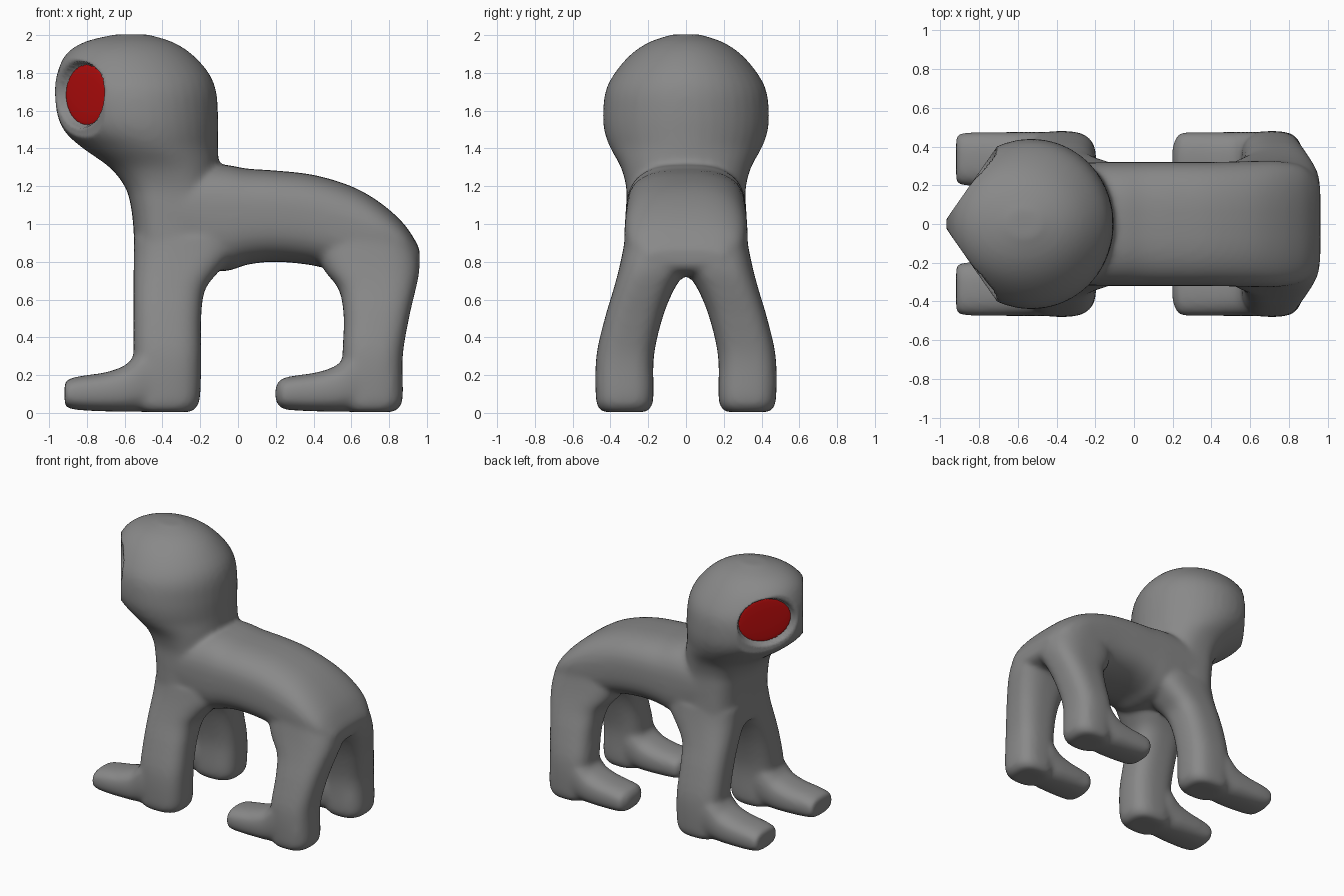
import bpy, bmesh, math
from mathutils import Vector, Matrix

if "Cube" in bpy.data.objects:
    bpy.data.objects.remove(bpy.data.objects["Cube"])


def material(name, rgb):
    m = bpy.data.materials.new(name)
    m.diffuse_color = (*rgb, 1)
    m.use_nodes = True
    m.node_tree.nodes["Principled BSDF"].inputs["Base Color"].default_value = m.diffuse_color
    return m


grey = material("grey_skin", (0.25, 0.25, 0.25))
red = material("red_eye", (0.5, 0.004, 0.004))


def spline(rows, steps=4):
    """Catmull-Rom through the section rows"""
    out = []
    for i in range(len(rows) - 1):
        p0, p1, p2 = rows[max(i - 1, 0)], rows[i], rows[i + 1]
        p3 = rows[min(i + 2, len(rows) - 1)]
        for k in range(steps):
            t = k / steps
            out.append([0.5 * (2 * b + (c - a) * t + (2 * a - 5 * b + 4 * c - d) * t * t
                               + (3 * b - a - 3 * c + d) * t ** 3)
                        for a, b, c, d in zip(p0, p1, p2, p3)])
    out.append(list(rows[-1]))
    return out


def loft(bm, axis, rows, mirror=False, n=40):
    """Rows: position, a0, a1, b0, b1, roundness exponent.
    axis z: a = x, b = y; axis x: a = y, b = z"""
    for side in ((1, -1) if mirror else (1,)):
        rings = []
        for pos, a0, a1, b0, b1, e in spline(rows):
            ring = []
            for i in range(n):
                t = 2 * math.pi * i / n
                c, s = math.cos(t), math.sin(t)
                a = (a0 + a1) / 2 + (a1 - a0) / 2 * math.copysign(abs(c) ** (2 / e), c)
                b = (b0 + b1) / 2 + (b1 - b0) / 2 * math.copysign(abs(s) ** (2 / e), s)
                x, y, z = (a, b, pos) if axis == "z" else (pos, a, b)
                ring.append(bm.verts.new((x, y * side, z)))
            rings.append(ring)
        faces = [bm.faces.new(rings[0]), bm.faces.new(rings[-1][::-1])]
        for r0, r1 in zip(rings, rings[1:]):
            for i in range(n):
                j = (i + 1) % n
                faces.append(bm.faces.new((r0[i], r1[i], r1[j], r0[j])))
        bmesh.ops.recalc_face_normals(bm, faces=faces)


bm = bmesh.new()

# Head, neck and chest in one vertical loft
head = [(0.77, -.55, -.15, .32, 3), (0.95, -.552, -.14, .318, 3), (1.1, -.568, -.13, .315, 3),
        (1.2, -.6, -.12, .318, 2.7), (1.3, -.68, -.105, .345, 2.3), (1.4, -.82, -.105, .4, 2),
        (1.48, -.91, -.105, .43, 2), (1.57, -.955, -.105, .44, 2), (1.7, -.97, -.115, .427, 2),
        (1.8, -.957, -.155, .377, 2), (1.9, -.91, -.245, .29, 2), (1.965, -.81, -.35, .19, 2),
        (2.004, -.65, -.48, .07, 2)]
loft(bm, "z", [(z, x0, x1, -w, w, e) for z, x0, x1, w, e in head])

# Torso from chest to rump
torso = [(-.4, .82, 1.3, .315), (-.1, .75, 1.315, .32), (.05, .785, 1.293, .32),
         (.2, .8, 1.283, .32), (.4, .78, 1.26, .32), (.6, .73, 1.2, .325),
         (.75, .72, 1.115, .325), (.87, .73, 1.01, .3), (.94, .755, .91, .24), (.962, .79, .86, .2)]
loft(bm, "x", [(x, -w, w, z0, z1, 2.8) for x, z0, z1, w in torso])

# Legs: x range per height, shared y range
heights = [(.004, .21, .44), (.03, .185, .465), (.09, .172, .478), (.3, .17, .475), (.5, .125, .43),
           (.65, .065, .385), (.75, 0, .358), (.84, -.05, .338), (.93, -.08, .322)]
front_x = [(-.5, -.25), (-.54, -.22), (-.55, -.2), (-.553, -.195), (-.553, -.195),
           (-.553, -.175), (-.553, -.1), (-.552, -.02), (-.552, .02)]
hind_x = [(.6, .82), (.57, .855), (.56, .873), (.553, .872), (.56, .905),
          (.535, .94), (.46, .96), (.42, .955), (.42, .925)]
for xs in (front_x, hind_x):
    loft(bm, "z", [(z, x0, x1, y0, y1, 2.8) for (z, y0, y1), (x0, x1) in zip(heights, xs)], True)

# Feet pointing to -x
foot = [(-.3, .185, .465, .01, .3), (-.48, .175, .475, .006, .36), (-.55, .178, .475, .006, .3),
        (-.6, .18, .475, .006, .25), (-.7, .185, .475, .008, .215), (-.8, .192, .475, .012, .2),
        (-.88, .2, .47, .02, .185)]
front_tip = [(-.918, .21, .46, .035, .165)]
hind_tip = [(-.905, .23, .44, .04, .165), (-.922, .27, .4, .065, .14)]
loft(bm, "x", [(*r, 2.6) for r in foot + front_tip], True)
loft(bm, "x", [(r[0] + 1.12, *r[1:], 2.6) for r in foot + hind_tip], True)

me = bpy.data.meshes.new("body")
bm.to_mesh(me)
bm.free()
body = bpy.data.objects.new("body", me)
bpy.context.collection.objects.link(body)
bpy.context.view_layer.objects.active = body
body.select_set(True)

# Fuse the parts and soften the joins
rm = body.modifiers.new("fuse", "REMESH")
rm.mode = "VOXEL"
rm.voxel_size = 0.016
sm = body.modifiers.new("soften", "SMOOTH")
sm.factor = 0.5
sm.iterations = 12
bpy.ops.object.modifier_apply(modifier="fuse")
bpy.ops.object.modifier_apply(modifier="soften")

# Eye sockets: flatten each side of the face and sink an oval
EW, EH, DEPTH = 0.19, 0.157, 0.042


def eye_frame(side):
    along = Vector((.572, .82 * side, 0)).normalized()
    normal = Vector((-.82, .572 * side, 0)).normalized()
    centre = Vector((-.965, .03 * side, 1.685)) + along * 0.23
    return centre, along, normal


for v in body.data.vertices:
    if v.co.z < 1.4 or v.co.x > -.5:
        continue
    centre, along, normal = eye_frame(1 if v.co.y >= 0 else -1)
    d = v.co - centre
    h = d.dot(normal)
    r = math.hypot(d.dot(along) / EW, d.z / EH)
    k = min(max((r - 1.0) / 0.15, 0), 1)
    limit = -DEPTH * (1 - k * k * (3 - 2 * k))
    if h > limit:
        v.co += normal * (limit - h)

body.data.materials.clear()
body.data.materials.append(grey)
body.data.polygons.foreach_set("material_index", [0] * len(body.data.polygons))
body.data.polygons.foreach_set("use_smooth", [True] * len(body.data.polygons))
body.data.update()

# Red eyes: shallow oval lenses lying in the sockets
for side, name in ((1, "eye_left"), (-1, "eye_right")):
    centre, along, normal = eye_frame(side)
    bm = bmesh.new()
    bmesh.ops.create_uvsphere(bm, u_segments=40, v_segments=16, radius=1)
    rot = Matrix((along, normal.cross(along), normal)).transposed().to_4x4()
    place = (Matrix.Translation(centre - normal * (DEPTH - 0.001)) @ rot
             @ Matrix.Diagonal((EW + .004, EH + .004, 0.009, 1)))
    bm.transform(place)
    bmesh.ops.recalc_face_normals(bm, faces=bm.faces[:])
    me = bpy.data.meshes.new(name)
    bm.to_mesh(me)
    bm.free()
    me.materials.append(red)
    me.polygons.foreach_set("use_smooth", [True] * len(me.polygons))
    bpy.context.collection.objects.link(bpy.data.objects.new(name, me))
